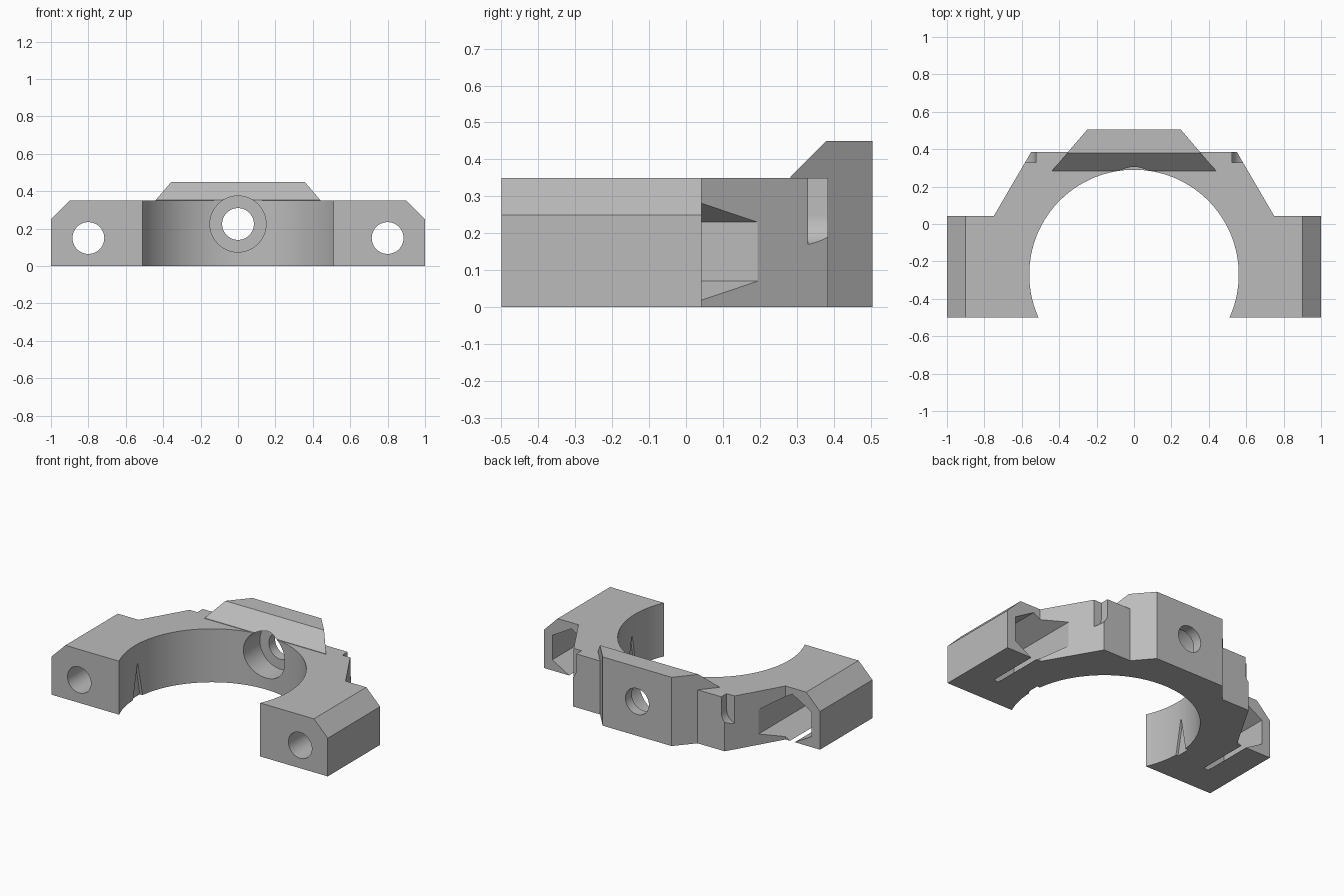
import bpy, bmesh
from math import sin, cos, pi, radians

cube = bpy.data.objects.get("Cube")
if cube:
    bpy.data.objects.remove(cube, do_unlink=True)

grey = bpy.data.materials.new("plain grey")
grey.use_nodes = True
grey.diffuse_color = (0.5, 0.5, 0.5, 1)
grey.node_tree.nodes["Principled BSDF"].inputs["Base Color"].default_value = (0.5, 0.5, 0.5, 1)


def prism(name, pts, axis, lo, hi):
    """Extrude a flat profile along an axis from lo to hi."""
    place = {"x": lambda a, b, t: (t, a, b),
             "y": lambda a, b, t: (a, t, b),
             "z": lambda a, b, t: (a, b, t)}[axis]
    bm = bmesh.new()
    rings = [[bm.verts.new(place(a, b, t)) for a, b in pts] for t in (lo, hi)]
    n = len(pts)
    for ring in rings:
        bm.faces.new(ring)
    for i in range(n):
        j = (i + 1) % n
        bm.faces.new((rings[0][i], rings[0][j], rings[1][j], rings[1][i]))
    bmesh.ops.recalc_face_normals(bm, faces=bm.faces)
    mesh = bpy.data.meshes.new(name)
    bm.to_mesh(mesh)
    bm.free()
    obj = bpy.data.objects.new(name, mesh)
    bpy.context.collection.objects.link(obj)
    mesh.materials.append(grey)
    return obj


def circle(a, b, r, n=48):
    return [(a + r * sin(2 * pi * i / n), b + r * cos(2 * pi * i / n)) for i in range(n)]


def combine(target, tool, operation="DIFFERENCE"):
    tool.hide_render = True
    mod = target.modifiers.new(tool.name, "BOOLEAN")
    mod.operation = operation
    mod.solver = "EXACT"
    mod.object = tool
    bpy.context.view_layer.objects.active = target
    bpy.ops.object.modifier_apply(modifier=mod.name)
    bpy.data.objects.remove(tool, do_unlink=True)


# Main clamp body with its two mounting ears
half = [(1, -0.5), (1, 0.042), (0.75, 0.042), (0.55, 0.385)]
body = prism("clamp_body", half + [(-x, y) for x, y in reversed(half)], "z", 0, 0.35)

# Raised back block with a sloped front top edge
back = [(0.25, 0.505), (0.44, 0.283)]
block = prism("back_block", back + [(-x, y) for x, y in reversed(back)], "z", 0, 0.45)
combine(block, prism("block_slope", [(0.18, 0.25), (0.18, 0.55), (0.48, 0.55)], "x", -0.6, 0.6))
combine(body, block, "UNION")

# Large round bore, open to the front
combine(body, prism("bore", circle(0, -0.27, 0.56, 128), "z", -0.1, 0.6))

# Central fastener hole and its recess on the bore side
combine(body, prism("centre_recess", circle(0, 0.225, 0.15), "y", 0, 0.44))
combine(body, prism("centre_hole", circle(0, 0.225, 0.085), "y", 0.3, 0.6))

for s in (-1, 1):
    # Ear top chamfer
    combine(body, prism("ear_chamfer", [(s * 0.85, 0.4), (s * 1.05, 0.4), (s * 1.05, 0.2)], "y", -0.7, 0.2))
    # Ear bolt hole and hexagonal nut pocket
    combine(body, prism("ear_hole", circle(s * 0.8, 0.15, 0.085), "y", -0.6, 0.1))
    combine(body, prism("nut_pocket", circle(s * 0.8, 0.15, 0.16, 6), "y", -0.3, 0.3))
    # Rounded notch at each rear shoulder, open at the top
    arc = [(s * (0.61 + 0.085 * cos(pi * (1 + i / 24))), 0.25 + 0.085 * sin(pi * (1 + i / 24)))
           for i in range(25)]
    combine(body, prism("shoulder_notch", arc + [(s * 0.695, 0.4), (s * 0.525, 0.4)], "y", 0.33, 0.45))
    # Small tapered nick low in the bore wall
    combine(body, prism("bore_nick", [(-0.29, -0.02), (-0.19, -0.02), (-0.24, 0.23)], "x",
                        min(s * 0.5, s * 0.575), max(s * 0.5, s * 0.575)))

body.select_set(True)
bpy.context.view_layer.objects.active = body
bpy.ops.object.shade_smooth_by_angle(angle=radians(25))
